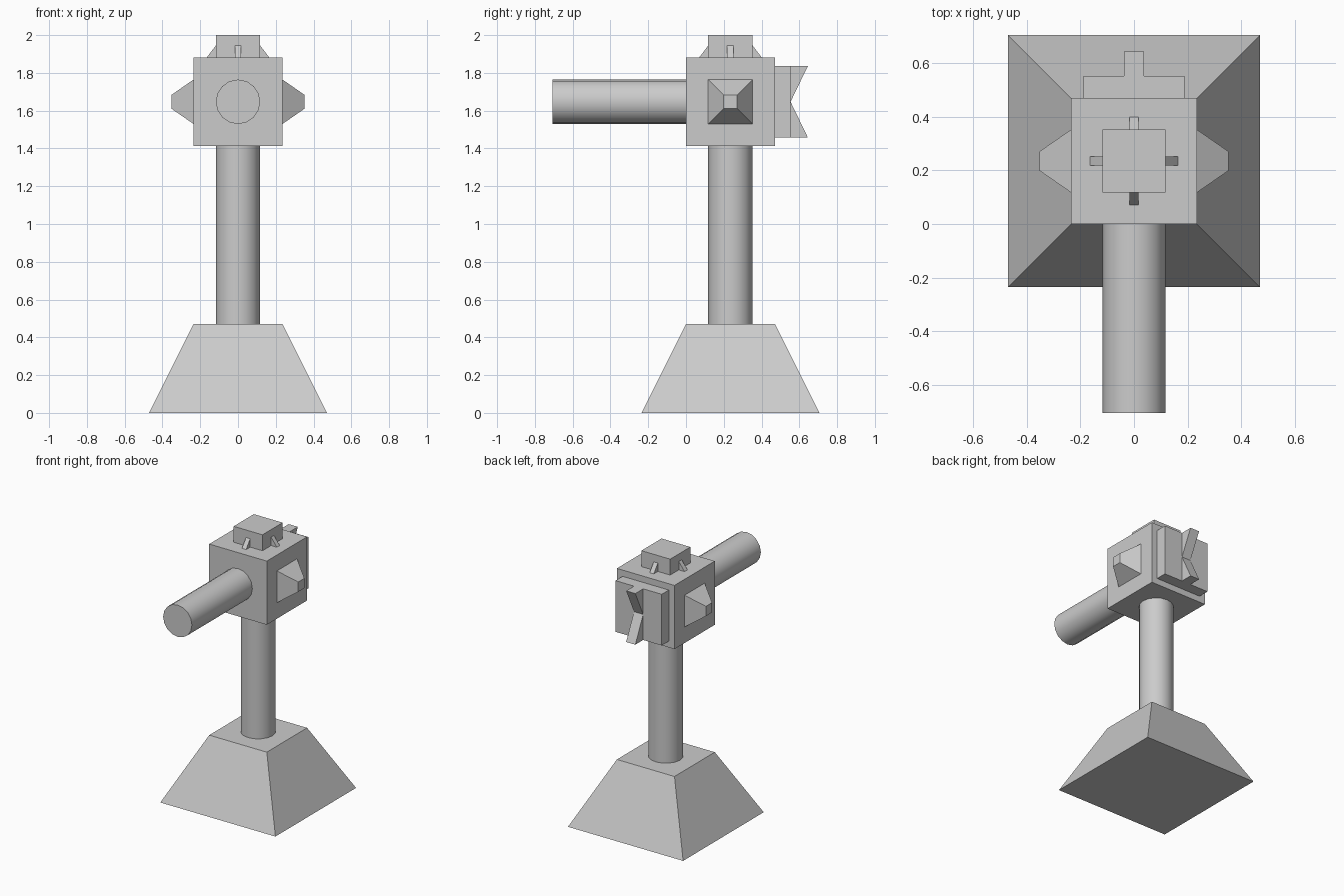
import bpy, bmesh, math
from mathutils import Matrix, Vector

if "Cube" in bpy.data.objects:
    bpy.data.objects.remove(bpy.data.objects["Cube"])

U = 2 / 8.5          # base module
CY = U               # depth centre of the column
HZ = 7 * U           # height of the head centre


def finish(name, bm):
    bmesh.ops.recalc_face_normals(bm, faces=bm.faces[:])
    me = bpy.data.meshes.new(name)
    bm.to_mesh(me)
    bm.free()
    ob = bpy.data.objects.new(name, me)
    bpy.context.collection.objects.link(ob)
    return ob


def box(name, size, centre):
    bm = bmesh.new()
    m = Matrix.Translation(centre) @ Matrix.Diagonal((*size, 1))
    bmesh.ops.create_cube(bm, size=1, matrix=m)
    return finish(name, bm)


def frustum(name, half1, half2, depth, matrix):
    """Square frustum rising along local z from the matrix origin."""
    bm = bmesh.new()
    bmesh.ops.create_cube(bm, size=2)
    for v in bm.verts:
        h = half2 if v.co.z > 0 else half1
        v.co = (v.co.x * h, v.co.y * h, depth if v.co.z > 0 else 0)
    bm.transform(matrix)
    return finish(name, bm)


def rod(name, radius, depth, matrix):
    bm = bmesh.new()
    bmesh.ops.create_cone(bm, cap_ends=True, segments=16, radius1=radius,
                          radius2=radius, depth=depth,
                          matrix=matrix @ Matrix.Translation((0, 0, depth / 2)))
    ob = finish(name, bm)
    bpy.context.view_layer.objects.active = ob
    ob.select_set(True)
    bpy.ops.object.shade_smooth_by_angle(angle=math.radians(30))
    ob.select_set(False)
    return ob


def prism(name, profile, width, matrix):
    """Profile in local y-z, extruded along x and centred."""
    bm = bmesh.new()
    f = bm.faces.new([bm.verts.new((-width / 2, y, z)) for y, z in profile])
    ext = bmesh.ops.extrude_face_region(bm, geom=[f])
    bmesh.ops.translate(bm, vec=(width, 0, 0),
                        verts=[g for g in ext['geom'] if isinstance(g, bmesh.types.BMVert)])
    bm.transform(matrix)
    return finish(name, bm)


T = Matrix.Translation

# Base and column
frustum("base", 2 * U, U, 2 * U, T((0, CY, 0)))
rod("column", U / 2, 4 * U, T((0, CY, 2 * U)))

# Head with forward arm
box("head", (2 * U,) * 3, (0, CY, HZ))
rod("arm", U / 2, 3 * U, T((0, 0, HZ)) @ Matrix.Rotation(math.pi / 2, 4, 'X'))

# Side studs
for s, side in ((1, "right"), (-1, "left")):
    frustum(f"stud_{side}", U / 2, 0.036, U / 2,
            T((s * U, CY, HZ)) @ Matrix.Rotation(s * math.pi / 2, 4, 'Y'))

# Top cap with four small wedge braces
box("cap", (U, U, U / 2), (0, CY, 8.25 * U))
for i in range(4):
    prism(f"cap_brace_{i}", [(U / 2, 0), (0.165, 0), (U / 2, 0.062)], 0.034,
          T((0, CY, 8 * U)) @ Matrix.Rotation(i * math.pi / 2, 4, 'Z'))

# Back plate with notched fin
box("back_plate", (0.378, 0.083, 0.378), (0, 2 * U + 0.0415, HZ))
y0 = 2 * U + 0.083
prism("back_fin", [(y0 - 0.03, 0.189), (0.645, 0.189), (y0, 0),
                   (0.645, -0.189), (y0 - 0.03, -0.189)], 0.075, T((0, 0, HZ)))
